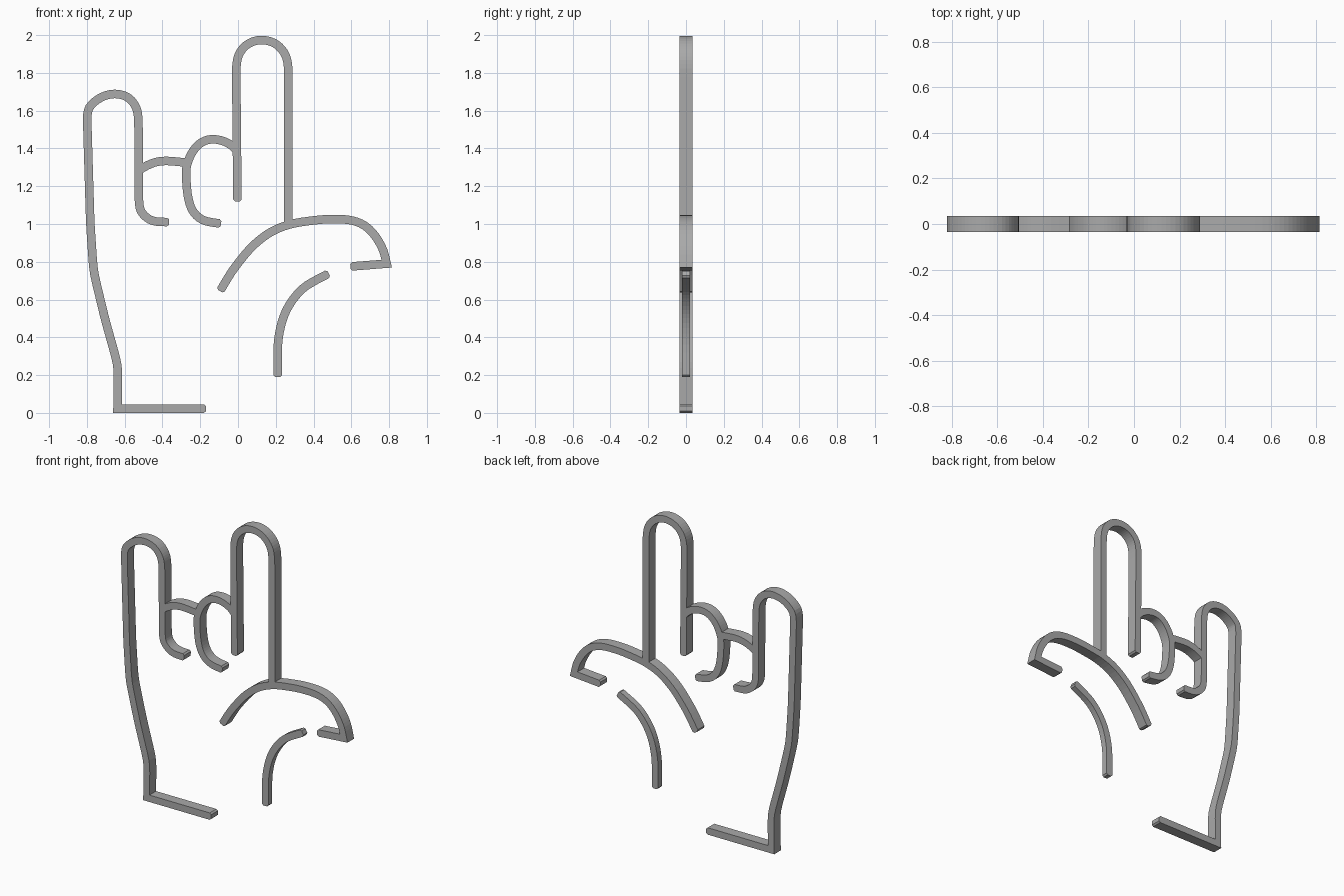
import bpy
import bmesh
from mathutils import Vector

WIDTH = 0.045   # stroke thickness seen from the front
DEPTH = 0.068   # stroke thickness front to back

cube = bpy.data.objects.get("Cube")
if cube:
    bpy.data.objects.remove(cube, do_unlink=True)

grey = bpy.data.materials.new("plain grey")
grey.use_nodes = True
COLOUR = (0.4, 0.4, 0.4, 1.0)
grey.diffuse_color = COLOUR
grey.node_tree.nodes["Principled BSDF"].inputs["Base Color"].default_value = COLOUR


def rounded(points, cut=0.03):
    """Cut gentle bends, but keep sharp corners and straight runs."""
    result = [points[0]]
    for a, b, c in zip(points, points[1:], points[2:]):
        back, ahead = a - b, c - b
        if (-back).angle(ahead) > 1.2:
            result.append(b)
        else:
            for arm in (back, ahead):
                result.append(b + arm.normalized() * min(cut, arm.length / 4))
    return result + [points[-1]]


def stroke(name, coords, depth=DEPTH, smooth=2):
    """Sweep a rectangular section along a path in the front plane."""
    path = [Vector(p) for p in coords]
    for _ in range(smooth):
        path = rounded(path)

    # Mitred half-width offset at every path point
    sections = []
    for i, p in enumerate(path):
        before = (p - path[max(i - 1, 0)]) if i else path[1] - p
        after = (path[i + 1] - p) if i + 1 < len(path) else before
        n1, n2 = (Vector((-d.y, d.x)).normalized() for d in (before, after))
        miter = (n1 + n2).normalized()
        sections.append((p, miter * (WIDTH / 2 / miter.dot(n1))))

    # Small chamfers on both ends
    for end, inner in ((0, 1), (-1, -2)):
        p, side = sections[end]
        step = (sections[inner][0] - p).normalized() * 0.01
        tip = (p, side * 0.6)
        sections[end] = (p + step, side)
        sections.insert(0 if end == 0 else len(sections), tip)

    bm = bmesh.new()
    rings = []
    for p, side in sections:
        rings.append([bm.verts.new((q.x, y, q.y)) for q, y in (
            (p - side, -depth / 2), (p + side, -depth / 2),
            (p + side, depth / 2), (p - side, depth / 2))])
    for r, s in zip(rings, rings[1:]):
        for k in range(4):
            m = (k + 1) % 4
            bm.faces.new((r[k], r[m], s[m], s[k]))
    bm.faces.new(rings[0])
    bm.faces.new(rings[-1])
    bmesh.ops.recalc_face_normals(bm, faces=bm.faces)
    mesh = bpy.data.meshes.new(name)
    bm.to_mesh(mesh)
    bm.free()
    mesh.materials.append(grey)
    obj = bpy.data.objects.new(name, mesh)
    bpy.context.collection.objects.link(obj)
    return obj


# Wrist base, outer palm edge and raised little finger
stroke("palm_edge_and_little_finger", [
    (-0.17, 0.0225), (-0.638, 0.0225), (-0.635, 0.25), (-0.705, 0.5),
    (-0.765, 0.75), (-0.782, 1.0), (-0.8, 1.6), (-0.765, 1.645),
    (-0.71, 1.68), (-0.645, 1.692), (-0.58, 1.673), (-0.54, 1.625),
    (-0.527, 1.57), (-0.525, 1.09), (-0.5, 1.045), (-0.45, 1.012),
    (-0.365, 1.01)])

# Folded ring finger knuckle
stroke("ring_finger", [
    (-0.53, 1.28), (-0.49, 1.306), (-0.44, 1.328), (-0.38, 1.336),
    (-0.275, 1.325)])

# Folded middle finger
stroke("middle_finger", [
    (-0.005, 1.385), (-0.03, 1.415), (-0.08, 1.442), (-0.14, 1.451),
    (-0.19, 1.437), (-0.235, 1.395), (-0.265, 1.335), (-0.277, 1.28),
    (-0.267, 1.14), (-0.24, 1.062), (-0.185, 1.015), (-0.09, 1.002)])

# Raised index finger
stroke("index_finger", [
    (-0.003, 1.12), (-0.01, 1.85), (0.01, 1.915), (0.06, 1.962),
    (0.13, 1.978), (0.2, 1.958), (0.25, 1.905), (0.267, 1.84),
    (0.267, 1.0)])

# Upper thumb line with its sharp tip
stroke("thumb_upper", [
    (-0.095, 0.645), (-0.03, 0.755), (0.07, 0.88), (0.17, 0.96),
    (0.28, 1.003), (0.45, 1.026), (0.58, 1.026), (0.66, 1.002),
    (0.72, 0.95), (0.77, 0.865), (0.787, 0.79), (0.595, 0.775)])

# Thinner lower thumb line
stroke("thumb_lower", [
    (0.21, 0.19), (0.21, 0.38), (0.235, 0.5), (0.28, 0.59),
    (0.35, 0.67), (0.48, 0.738)], depth=0.04)
